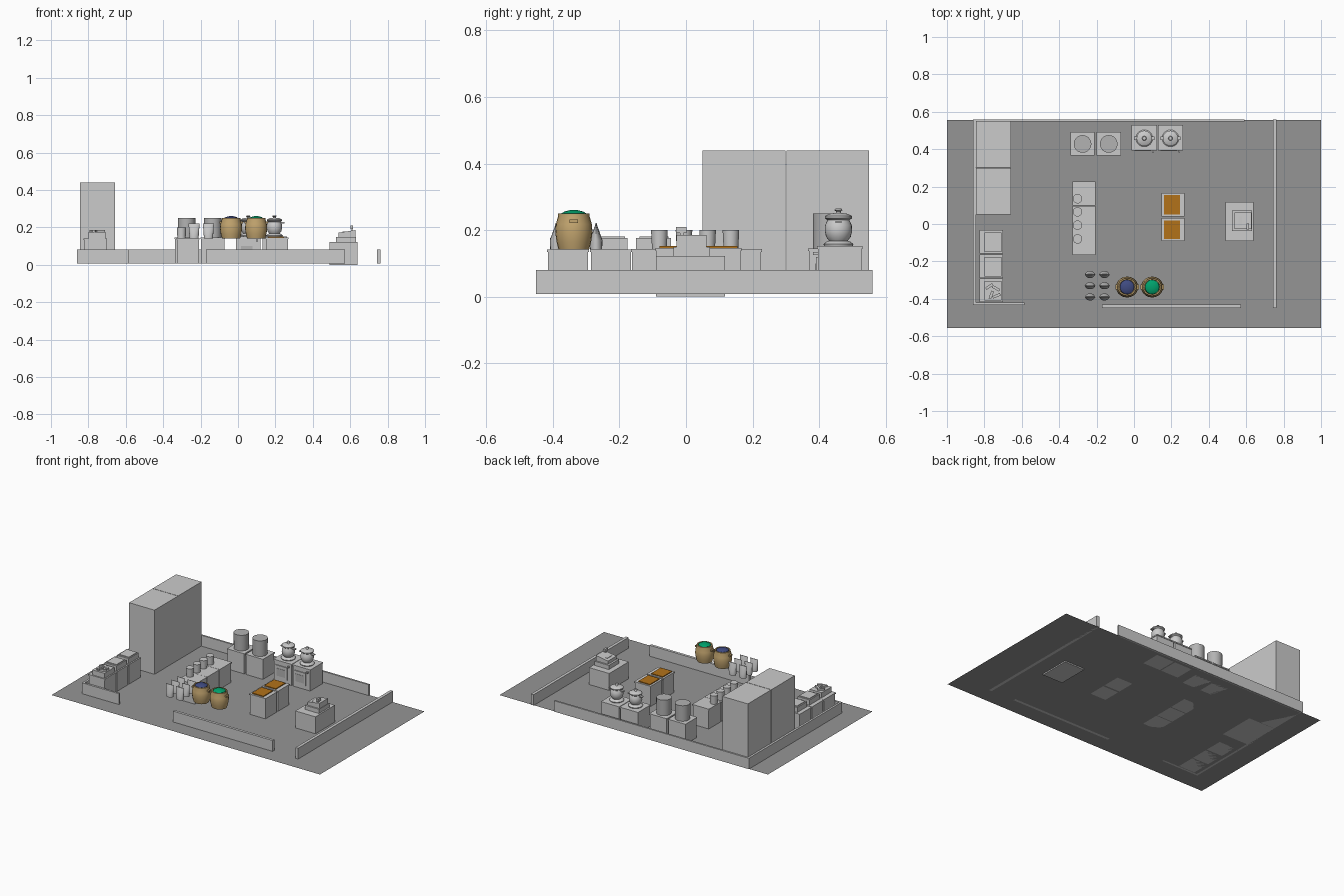
import bpy, bmesh, math
from mathutils import Matrix

if "Cube" in bpy.data.objects:
    bpy.data.objects.remove(bpy.data.objects["Cube"])

def mat(name, c):
    m = bpy.data.materials.new(name)
    m.diffuse_color = (*c, 1)
    m.use_nodes = True
    m.node_tree.nodes["Principled BSDF"].inputs["Base Color"].default_value = m.diffuse_color
    return m

TAN = mat("wicker", (0.55, 0.38, 0.16))
BROWN = mat("brown_wood", (0.45, 0.17, 0.01))
BLUE = mat("blue", (0.05, 0.07, 0.22))
GREEN = mat("green", (0.0, 0.36, 0.15))
DARK = mat("dark_grey", (0.3, 0.3, 0.3))
MID = mat("mid_grey", (0.45, 0.45, 0.45))

def finish(name, bm, m=None, smooth=False):
    bmesh.ops.recalc_face_normals(bm, faces=bm.faces)
    me = bpy.data.meshes.new(name)
    bm.to_mesh(me)
    bm.free()
    ob = bpy.data.objects.new(name, me)
    bpy.context.collection.objects.link(ob)
    if m:
        me.materials.append(m)
    if smooth:
        bpy.context.view_layer.objects.active = ob
        ob.select_set(True)
        bpy.ops.object.shade_smooth_by_angle(angle=math.radians(35))
        ob.select_set(False)
    return ob

def box(name, x0, x1, y0, y1, z0, z1, m=None):
    bm = bmesh.new()
    M = Matrix.Translation(((x0+x1)/2, (y0+y1)/2, (z0+z1)/2)) @ Matrix.Diagonal((x1-x0, y1-y0, z1-z0, 1))
    bmesh.ops.create_cube(bm, size=1, matrix=M)
    return finish(name, bm, m)

def lathe(name, x, y, prof, m=None, n=24, sx=1):
    """Surface of revolution from (radius, z) pairs, closed at both ends."""
    bm = bmesh.new()
    rings = [[bm.verts.new((x + sx*r*math.cos(2*math.pi*i/n), y + r*math.sin(2*math.pi*i/n), z))
              for i in range(n)] for r, z in prof]
    for a, b in zip(rings, rings[1:]):
        for i in range(n):
            bm.faces.new((a[i], a[(i+1) % n], b[(i+1) % n], b[i]))
    bm.faces.new(rings[0])
    bm.faces.new(rings[-1])
    return finish(name, bm, m, True)

def prism(name, pts, x0, x1, m=None):
    """(y, z) outline extruded along x."""
    bm = bmesh.new()
    a = [bm.verts.new((x0, y, z)) for y, z in pts]
    b = [bm.verts.new((x1, y, z)) for y, z in pts]
    for i in range(len(pts)):
        j = (i+1) % len(pts)
        bm.faces.new((a[i], a[j], b[j], b[i]))
    bm.faces.new(a)
    bm.faces.new(b)
    return finish(name, bm, m)

def counter(name, x0, x1, y0, y1, top):
    box(name + "_base", x0+.003, x1-.003, y0+.003, y1-.003, F, top-.008)
    box(name + "_top", x0, x1, y0, y1, top-.008, top)

F = 0.008  # floor level

# Floor sheet
bm = bmesh.new()
bm.faces.new([bm.verts.new((x, y, F)) for x, y in ((-1, -.556), (1, -.556), (1, .556), (-1, .556))])
finish("floor", bm, DARK)

# Low walls
for name, x0, x1, y0, y1 in (("back_wall", -.855, .59, .548, .56), ("left_wall", -.86, -.846, -.43, .56),
                             ("front_left_wall", -.86, -.585, -.432, -.419),
                             ("front_wall", -.17, .572, -.448, -.43), ("right_wall", .743, .763, -.45, .56)):
    box(name, x0, x1, y0, y1, F, .081)

# Tall fridges
for y0, y1 in ((.05, .299), (.302, .55)):
    box("fridge", -.846, -.657, y0, y1, F, .44)

# Food bins on the left counters
for i, y in enumerate((-.095, -.226, -.354)):
    counter("bin_counter", -.825, -.70, y-.063, y+.063, .142)
    box("bin", -.798, -.709, y-.055, y+.05, .142, .176)
    if i < 2:
        box("bin_lid", -.79, -.715, y-.045, y+.042, .176, .181)
    else:
        for k, (dx, dy, ang) in enumerate(((-.02, .02, .6), (.015, .01, -.5), (-.01, -.025, 1.2), (.018, -.03, .4))):
            o = box("bin_food", -.022, .022, -.007, .007, -.004, .007)
            o.location = (-.753+dx, y+dy, .18)
            o.rotation_euler = (0, 0, ang)

# Cup counters
for y0 in (-.165, -.034, .098):
    counter("cup_counter", -.33, -.205, y0, y0+.13, .143)
for y in (.135, .065, -.006, -.08):
    lathe("cup", -.302, y, [(.022, .143), (.025, .2)])

# Urns on back counters
for x in (-.275, -.135):
    counter("urn_counter", x-.065, x+.065, .366, .492, .145)
    lathe("urn", x, .428, [(.046, .145), (.047, .25)], MID, 32)

# Cookers with steaming pots
POT = [(.043, .152), (.045, .158), (.036, .165), (.028, .168), (.037, .18), (.041, .197), (.04, .215),
       (.033, .23), (.041, .236), (.041, .242), (.028, .249), (.008, .252), (.007, .256), (.012, .26), (.009, .265)]
for x in (.055, .195):
    counter("cooker", x-.068, x+.068, .394, .53, .152)
    box("oven_door", x-.052, x+.035, .391, .397, .035, .12)
    box("oven_window", x-.04, x+.023, .389, .392, .05, .1, MID)
    box("oven_knob", x+.042, x+.052, .382, .397, .125, .135)
    lathe("pot", x, .458, POT)
    for s in (-1, 1):
        bm = bmesh.new()
        M = Matrix.Translation((x+s*.043, .458, .225)) @ Matrix.Diagonal((.022, .018, .006, 1))
        bmesh.ops.create_cube(bm, size=1, matrix=M)
        finish("pot_handle", bm)

# Chopping counters with brown boards
for y0, y1 in ((.04, .167), (-.092, .032)):
    counter("board_counter", .147, .27, y0, y1, .146)
    box("board", .16, .245, y0+.012, y1-.012, .144, .152, BROWN)

# Till and its counter
box("till_counter", .49, .64, -.09, .117, 0, .122)
box("till_drawer", .525, .63, -.038, .072, .122, .15)
bm = bmesh.new()
R = bmesh.ops.create_cube(bm, size=1, matrix=Matrix.Translation((.583, .017, .164)) @ Matrix.Diagonal((.09, .09, .028, 1)))
for v in R["verts"]:
    if v.co.z > .164:
        v.co.z += .008 if v.co.x > .583 else -.006
finish("till_body", bm)
box("till_keys", .558, .592, -.012, .04, .17, .178)
box("till_post", .606, .612, -.018, -.008, .18, .195)
box("till_display", .602, .616, -.03, .002, .192, .21)

# Woven baskets, with rim, side ears and coloured filling
for x, fill in ((-.037, BLUE), (.097, GREEN)):
    lathe("basket", x, -.337, [(.046, .142), (.052, .165), (.056, .195), (.054, .218), (.047, .243),
                               (.047, .25), (.04, .25), (.039, .24)], TAN, 20, 1.06)
    lathe("basket_filling", x, -.337, [(.039, .238), (.038, .25), (.028, .256), (.012, .26)], fill, 20)
    for s in (-1, 1):
        c = x + s*.054
        box("basket_ear", c-.009, c+.009, -.35, -.324, .222, .232, TAN)

# Sealed packets: oval base pinched to a flat top seam
for x in (-.235, -.158):
    for y in (-.27, -.33, -.39):
        bm = bmesh.new()
        rings = [[bm.verts.new((x+a*math.cos(i*math.pi/8), y+b*math.sin(i*math.pi/8), z)) for i in range(16)]
                 for a, b, z in ((.024, .018, .142), (.026, .019, .17), (.029, .004, .212), (.03, .0015, .222))]
        for p, q in zip(rings, rings[1:]):
            for i in range(16):
                bm.faces.new((p[i], p[(i+1) % 16], q[(i+1) % 16], q[i]))
        bm.faces.new(rings[0])
        bm.faces.new(rings[-1])
        finish("packet", bm, None, True)
